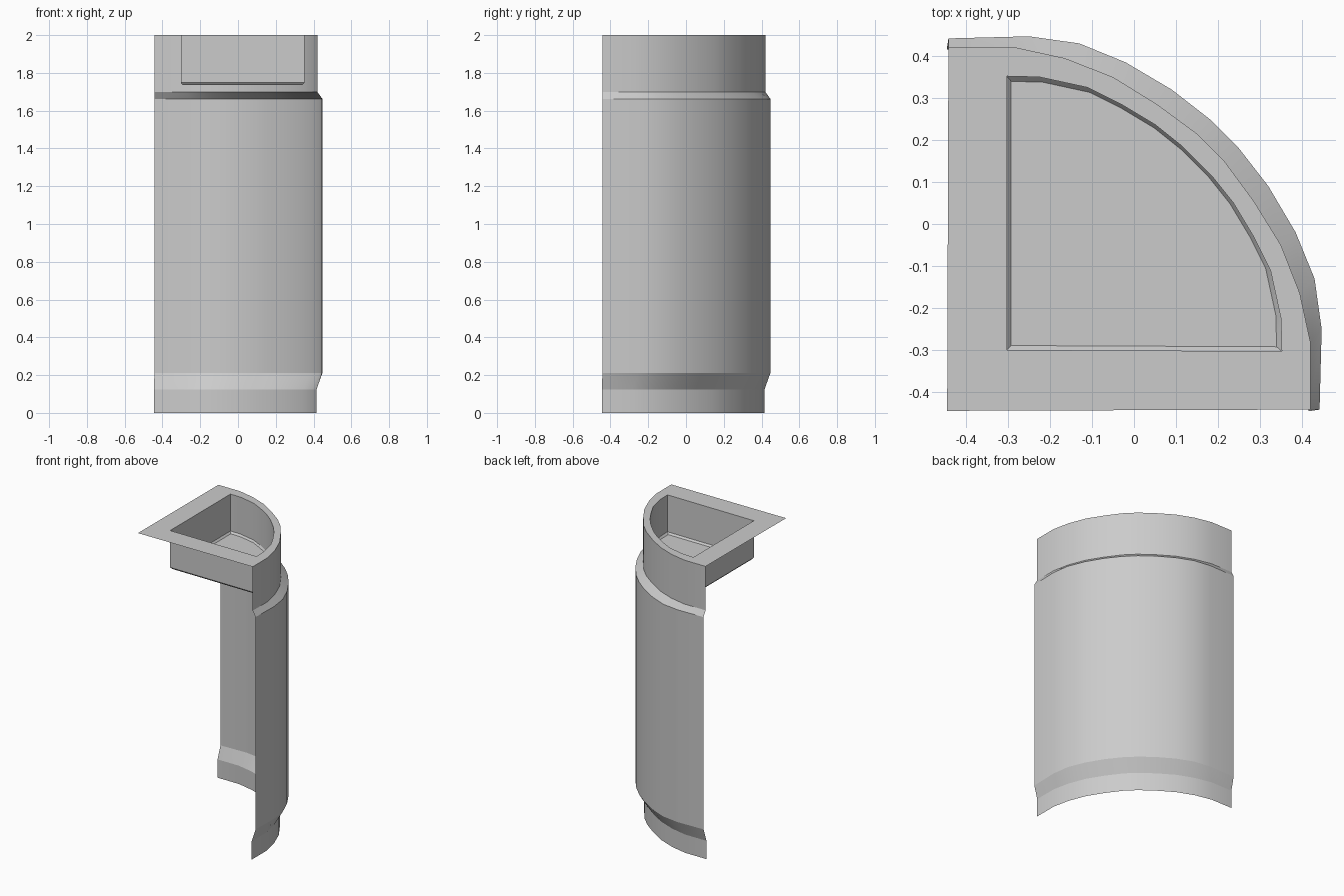
import bpy
import bmesh
import math

cube = bpy.data.objects.get("Cube")
if cube:
    bpy.data.objects.remove(cube, do_unlink=True)

grey = bpy.data.materials.new("light_grey")
grey.use_nodes = True
colour = (0.6, 0.6, 0.6, 1)
grey.diffuse_color = colour
grey.node_tree.nodes["Principled BSDF"].inputs["Base Color"].default_value = colour


def mirrored(half):
    """Complete a quarter-round outline by mirroring across the diagonal."""
    return half + [(y, x) for x, y in reversed(half)]


def loft(name, rings, closed=False, cap=False):
    """Skin a stack of (outline, z) rings; outlines share a point count."""
    bm = bmesh.new()
    rows = [[bm.verts.new((x, y, z)) for x, y in pts] for pts, z in rings]
    count = len(rows[0])
    for a, b in zip(rows, rows[1:]):
        for i in range(count if closed else count - 1):
            j = (i + 1) % count
            bm.faces.new((a[i], b[i], b[j], a[j]))
    if cap:
        bm.faces.new(list(reversed(rows[-1])))
    bm.normal_update()
    for face in bm.faces:
        face.smooth = True
    for edge in bm.edges:
        if len(edge.link_faces) == 2:
            edge.smooth = edge.calc_face_angle(0) < math.radians(15)
    mesh = bpy.data.meshes.new(name)
    bm.to_mesh(mesh)
    bm.free()
    mesh.materials.append(grey)
    obj = bpy.data.objects.new(name, mesh)
    bpy.context.collection.objects.link(obj)
    return obj


# Quarter-round outlines: wide body, narrow collar, recess rim
body = mirrored([(-0.442, 0.442), (-0.25, 0.447), (-0.13, 0.43),
                 (-0.02, 0.385), (0.09, 0.32), (0.18, 0.25)])
collar = mirrored([(-0.442, 0.42), (-0.28, 0.42), (-0.165, 0.395),
                   (-0.05, 0.35), (0.055, 0.285), (0.15, 0.215)])
foot = [(x - 0.004, y - 0.004) for x, y in collar]
recess = mirrored([(-0.303, 0.352), (-0.225, 0.35), (-0.11, 0.325),
                   (-0.03, 0.285), (0.05, 0.237), (0.115, 0.185)])

# Curved outer wall, open at the back, with stepped-in ends
loft("curved_wall", [(foot, 0), (foot, 0.125), (body, 0.212),
                     (body, 1.662), (collar, 1.7), (collar, 2)])

# Top plate with a sunken tray, left open below
plate_edge = collar + [(-0.445, -0.445)]
rim = recess + [(-0.303, -0.3)]
floor = [(x * 0.965, y * 0.965) for x, y in rim]
loft("top_plate", [(plate_edge, 2), (rim, 2)], closed=True)
loft("sunken_tray", [(rim, 2), (rim, 1.748), (floor, 1.736)],
     closed=True, cap=True)
